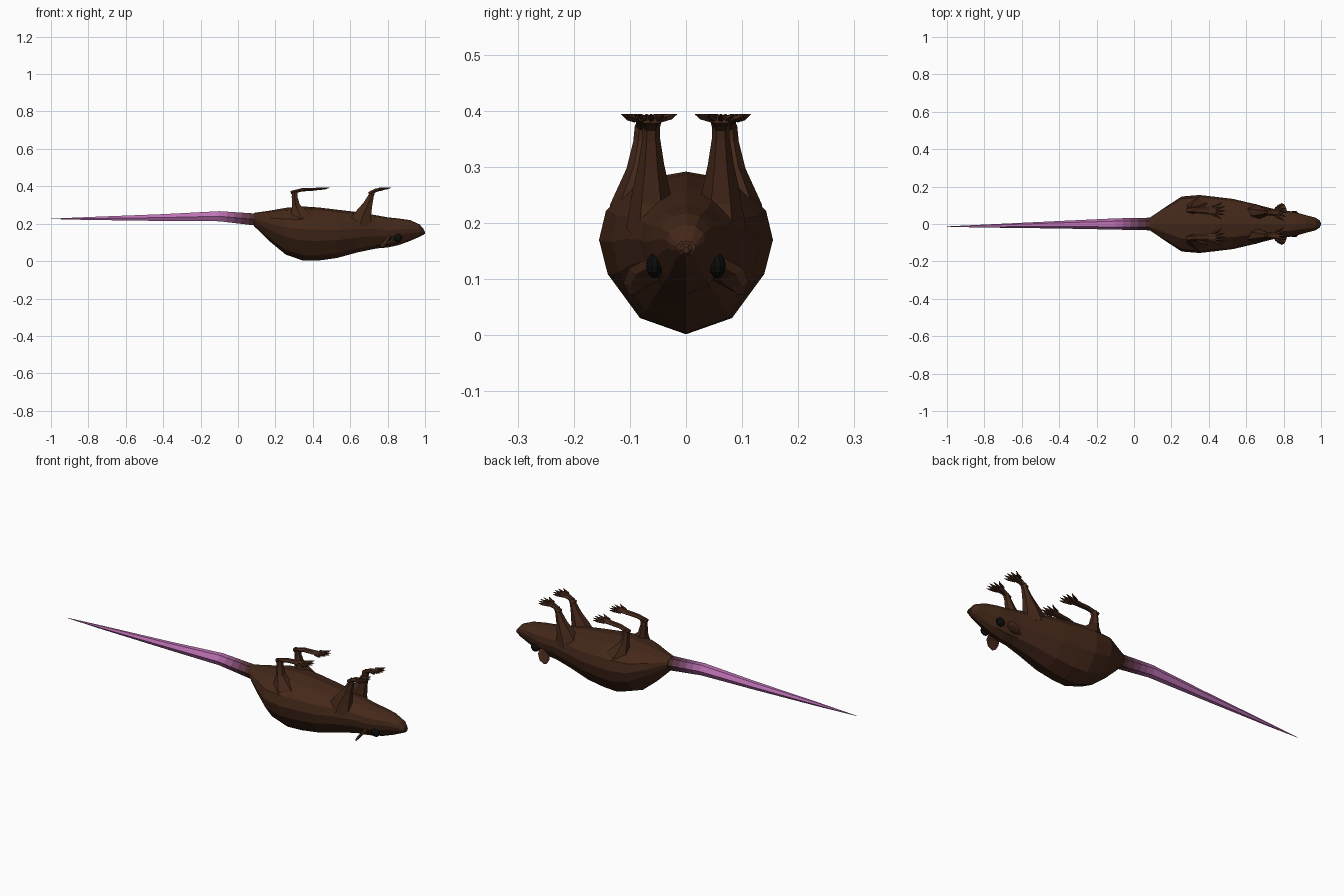
import bpy
import math
from mathutils import Vector


def material(name, rgb):
    m = bpy.data.materials.new(name)
    m.diffuse_color = (*rgb, 1)
    return m


FUR_RGB, PINK_RGB = Vector((0.058, 0.021, 0.010)), Vector((0.52, 0.17, 0.47))
FUR = material("brown_fur", FUR_RGB)
BLACK = material("eye_black", (0.004, 0.004, 0.004))


def loft(name, rings, mats, mirror=False, bands=None):
    """Skin equal-sized rings, cap both ends, optionally mirror across y."""
    n = len(rings[0])
    verts = [p for r in rings for p in r]
    faces, index = [], []
    for i in range(len(rings) - 1):
        for j in range(n):
            k = (j + 1) % n
            faces.append((i * n + j, i * n + k, (i + 1) * n + k, (i + 1) * n + j))
            index.append(bands[i] if bands else 0)
    faces += [tuple(reversed(range(n))), tuple(range(len(verts) - n, len(verts)))]
    index += [index[0], index[-1]]
    mesh = bpy.data.meshes.new(name)
    mesh.from_pydata(verts, [], faces)
    for m in mats:
        mesh.materials.append(m)
    mesh.polygons.foreach_set("material_index", index)
    finish_normals(mesh)
    ob = bpy.data.objects.new(name, mesh)
    bpy.context.collection.objects.link(ob)
    if mirror:
        mod = ob.modifiers.new("mirror", 'MIRROR')
        mod.use_axis = (False, True, False)
    return ob


def finish_normals(mesh):
    import bmesh
    bm = bmesh.new()
    bm.from_mesh(mesh)
    bmesh.ops.recalc_face_normals(bm, faces=bm.faces)
    bm.to_mesh(mesh)
    bm.free()


def tube(path, sides=6, hint=(0, 1, 0)):
    """Rings along a path of (x, y, z, half width, half depth)."""
    pts = [Vector(p[:3]) for p in path]
    rings = []
    for i, p in enumerate(path):
        d = (pts[min(i + 1, len(pts) - 1)] - pts[max(i - 1, 0)]).normalized()
        h = Vector(hint)
        u = (h - d * h.dot(d)).normalized()
        v = d.cross(u)
        rings.append([pts[i] + u * p[3] * math.cos(a) + v * p[4] * math.sin(a)
                      for a in (2 * math.pi * k / sides for k in range(sides))])
    return rings


# Body and head, lying on its back: x, bottom z, top z, half width
stations = [(0.085, 0.188, 0.258, 0.034), (0.17, 0.105, 0.27, 0.092),
            (0.255, 0.035, 0.285, 0.147), (0.35, 0.002, 0.292, 0.155),
            (0.43, 0.003, 0.287, 0.146), (0.53, 0.017, 0.275, 0.134),
            (0.64, 0.047, 0.262, 0.108), (0.74, 0.068, 0.245, 0.082),
            (0.80, 0.073, 0.234, 0.074), (0.86, 0.086, 0.228, 0.064),
            (0.92, 0.108, 0.219, 0.047), (0.97, 0.130, 0.197, 0.034),
            (0.995, 0.142, 0.168, 0.017)]
half = [(0, 0), (0.53, 0.1), (0.9, 0.37), (1, 0.58), (0.92, 0.76), (0.52, 0.95), (0, 1)]
section = half + [(-a, b) for a, b in half[-2:0:-1]]
loft("body", [[(x, w * a, lo + (hi - lo) * b) for a, b in section]
              for x, lo, hi, w in stations], [FUR])

# Tail fading from fur to pink
tail_mats = [material(f"tail_{i}", FUR_RGB.lerp(PINK_RGB, f))
             for i, f in enumerate((0.04, 0.14, 0.3, 0.55, 0.8, 1))]
tail_path = [(0.10 - 0.2 * i / 5, 0, 0.222 + 0.018 * i / 5, 0.034 - 0.004 * i / 5,
              0.037 - 0.006 * i / 5) for i in range(6)]
tail_path += [(-0.4, -0.004, 0.233, 0.02, 0.021), (-0.8, -0.011, 0.228, 0.008, 0.009),
              (-1.0, -0.014, 0.226, 0.001, 0.001)]
loft("tail", tube(tail_path, 6), tail_mats, bands=[0, 1, 2, 3, 4, 5, 5, 5])

# Legs: haunch or shoulder inside the body, shin, ankle, foot
loft("hind_legs", tube([(0.35, 0.095, 0.16, 0.052, 0.10), (0.335, 0.09, 0.23, 0.045, 0.068),
                        (0.31, 0.08, 0.295, 0.026, 0.025), (0.302, 0.076, 0.345, 0.018, 0.017),
                        (0.304, 0.075, 0.375, 0.016, 0.018)]), [FUR], True)
loft("hind_feet", tube([(0.283, 0.075, 0.366, 0.014, 0.011), (0.34, 0.073, 0.381, 0.016, 0.010),
                        (0.40, 0.071, 0.384, 0.021, 0.009),
                        (0.44, 0.070, 0.387, 0.026, 0.007)]), [FUR], True)
loft("front_legs", tube([(0.65, 0.062, 0.19, 0.045, 0.075), (0.67, 0.062, 0.25, 0.035, 0.05),
                         (0.695, 0.062, 0.305, 0.023, 0.028), (0.712, 0.062, 0.35, 0.016, 0.017),
                         (0.722, 0.062, 0.375, 0.015, 0.014)]), [FUR], True)
loft("front_feet", tube([(0.70, 0.062, 0.36, 0.013, 0.011), (0.74, 0.062, 0.380, 0.018, 0.011),
                         (0.775, 0.062, 0.385, 0.024, 0.008)]), [FUR], True)

# Splayed toes
for part, x, y, length in (("hind", 0.43, 0.070, 0.062), ("front", 0.765, 0.062, 0.055)):
    for i in range(5):
        t = (i - 2) / 2
        reach = length * (1 - 0.35 * t * t)
        a = (x - 0.01 * t * t, y + 0.020 * t, 0.386)
        b = (x + reach * 0.55, y + 0.033 * t, 0.389)
        c = (x + reach, y + 0.045 * t, 0.394)
        loft(f"{part}_toe_{i + 1}", tube([(*a, 0.007, 0.007), (*b, 0.006, 0.006),
                                         (*c, 0.001, 0.001)], 5), [FUR], True)

# Ears: thin leaves swept out and down
loft("ears", tube([(0.805, 0.058, 0.125, 0.022, 0.012), (0.79, 0.076, 0.108, 0.033, 0.007),
                   (0.776, 0.09, 0.09, 0.026, 0.005), (0.766, 0.096, 0.074, 0.008, 0.003)],
                  6, (0.7, 0, 0.7)), [FUR], True)

# Eyes
bpy.ops.mesh.primitive_uv_sphere_add(segments=10, ring_count=6, radius=1)
eyes = bpy.context.object
eyes.name = "eyes"
for v in eyes.data.vertices:
    v.co = (0.855 + v.co.x * 0.024, 0.056 + v.co.y * 0.015, 0.124 + v.co.z * 0.022)
eyes.data.materials.append(BLACK)
mirror = eyes.modifiers.new("mirror", 'MIRROR')
mirror.use_axis = (False, True, False)

# Nose tip
loft("nose", tube([(0.97, 0, 0.155, 0.018, 0.016), (0.993, 0, 0.153, 0.015, 0.013),
                   (1.0, 0, 0.152, 0.006, 0.006)], 6), [FUR])
